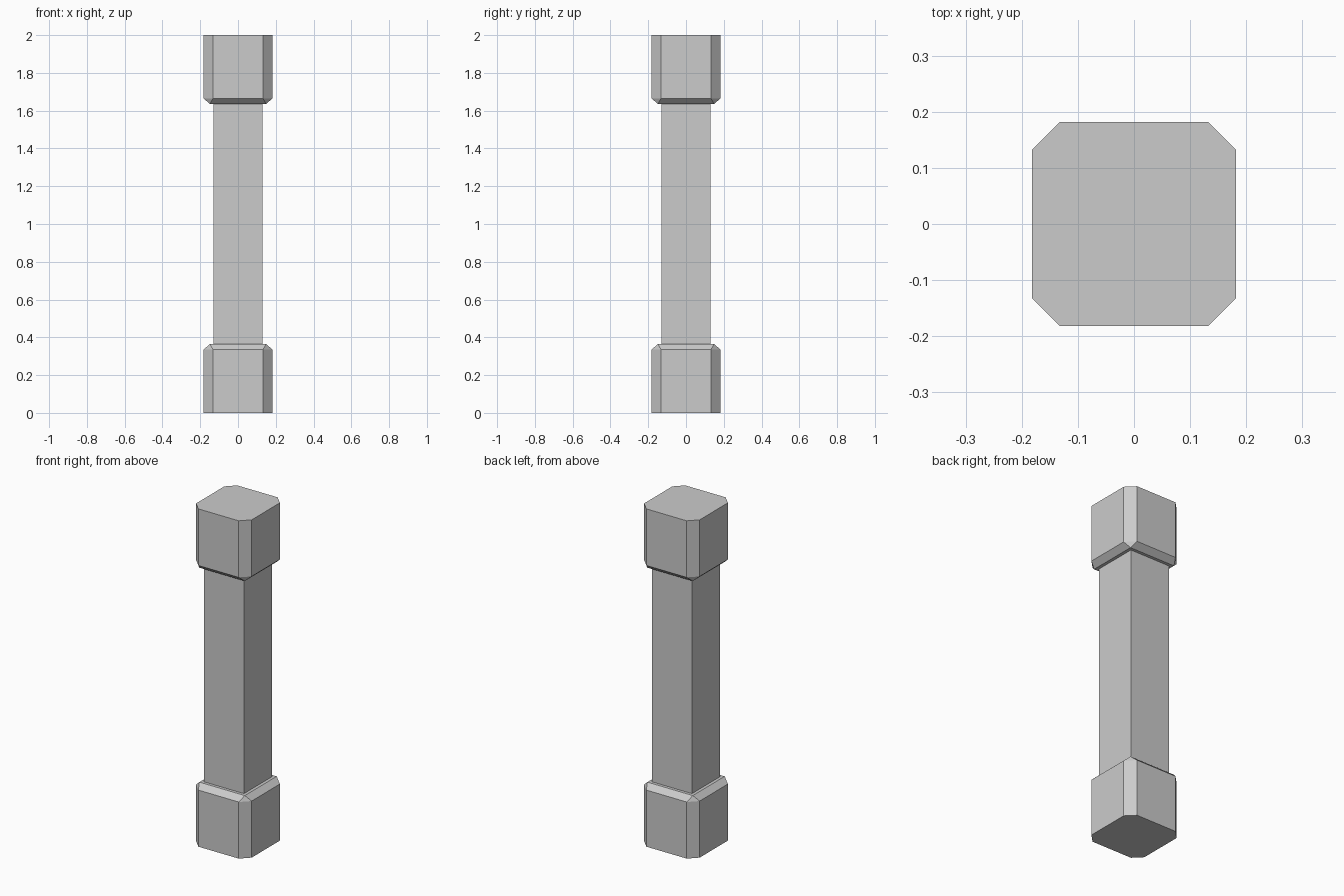
import bpy, bmesh

if "Cube" in bpy.data.objects:
    bpy.data.objects.remove(bpy.data.objects["Cube"])

HALF, FLAT, RIM = 0.182, 0.132, 0.149   # block half width, flat half width, inner rim half width
SHOULDER, TOP, HEIGHT = 0.335, 0.365, 2.0


def make_object(name, bm):
    bmesh.ops.recalc_face_normals(bm, faces=bm.faces)
    mesh = bpy.data.meshes.new(name)
    bm.to_mesh(mesh)
    bm.free()
    obj = bpy.data.objects.new(name, mesh)
    bpy.context.collection.objects.link(obj)
    return obj


def end_block(name, flip):
    """Octagonal block whose corner facets taper to a square rim."""
    bm = bmesh.new()

    def ring(points, z):
        z = HEIGHT - z if flip else z
        return [bm.verts.new((x, y, z)) for x, y in points]

    corners = [(1, 1), (-1, 1), (-1, -1), (1, -1)]
    octagon = []
    for i, (sx, sy) in enumerate(corners):
        pair = [(sx * HALF, sy * FLAT), (sx * FLAT, sy * HALF)]
        octagon += pair if i % 2 == 0 else pair[::-1]
    low = ring(octagon, 0)
    mid = ring(octagon, SHOULDER)
    rim = ring([(sx * RIM, sy * RIM) for sx, sy in corners], TOP)
    bm.faces.new(low)
    bm.faces.new(rim)
    for i in range(8):
        j = (i + 1) % 8
        bm.faces.new((low[i], low[j], mid[j], mid[i]))
    for i in range(4):
        a, b, c = mid[2 * i], mid[2 * i + 1], mid[(2 * i + 2) % 8]
        bm.faces.new((a, b, rim[i]))                       # corner facet
        bm.faces.new((b, c, rim[(i + 1) % 4], rim[i]))     # sloped side
    return make_object(name, bm)


# Base and capital
end_block("base_block", False)
end_block("top_block", True)

# Square shaft between the blocks, open at the hidden ends
bm = bmesh.new()
bmesh.ops.create_cube(bm, size=1)
bmesh.ops.delete(bm, geom=[f for f in bm.faces if abs(f.normal.z) > 0.5], context='FACES_ONLY')
bmesh.ops.scale(bm, vec=(0.262, 0.262, HEIGHT - 2 * TOP), verts=bm.verts)
bmesh.ops.translate(bm, vec=(0, 0, HEIGHT / 2), verts=bm.verts)
make_object("shaft", bm)
